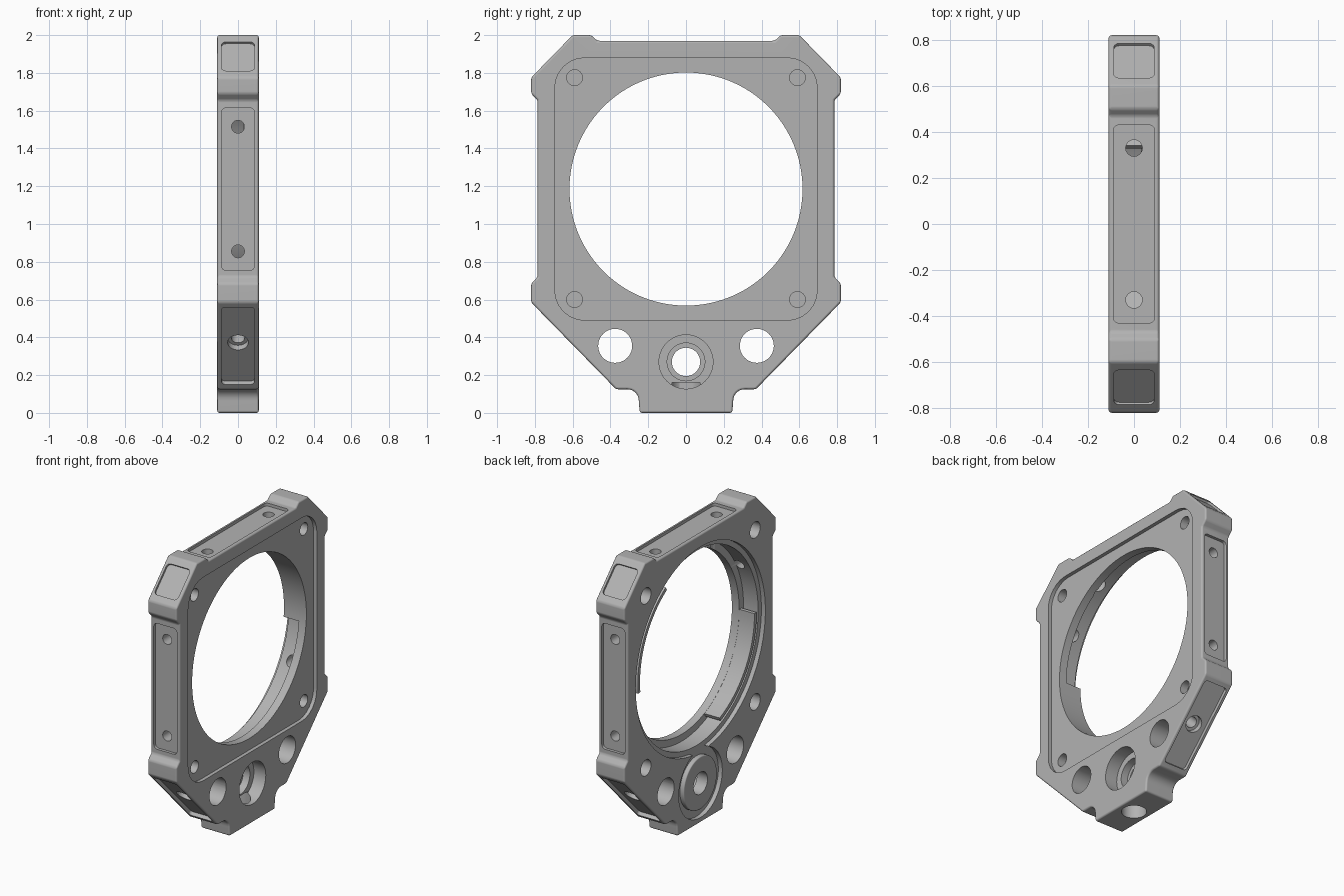
import bpy
import bmesh
from math import sin, cos, pi, radians
from mathutils import Vector

if "Cube" in bpy.data.objects:
    bpy.data.objects.remove(bpy.data.objects["Cube"])

metal = bpy.data.materials.new("satin grey metal")
GREY = (0.45, 0.45, 0.45, 1)
metal.diffuse_color = GREY
metal.use_nodes = True
metal.node_tree.nodes["Principled BSDF"].inputs["Base Color"].default_value = GREY

X, Y, Z = Vector((1, 0, 0)), Vector((0, 1, 0)), Vector((0, 0, 1))
HALF = 0.11      # half the plate thickness
BORE_Z = 1.185   # height of the main bore
BUTTON_Z = 0.27


def arc(r, a0, a1, n, cx=0, cy=0):
    return [(cx + r * cos(a0 + (a1 - a0) * i / n), cy + r * sin(a0 + (a1 - a0) * i / n))
            for i in range(n + 1)]


def circle(r, n=40):
    return arc(r, 0, 2 * pi, n)[:-1]


def rounded_rect(w, h, r, n=6):
    pts = []
    for k, (sx, sy) in enumerate(((1, 1), (-1, 1), (-1, -1), (1, -1))):
        pts += arc(r, k * pi / 2, (k + 1) * pi / 2, n, sx * (w / 2 - r), sy * (h / 2 - r))
    return pts


def solid(name, pts, origin, u, v, n, d0, d1):
    """Extrude a flat profile along n between two distances."""
    bm = bmesh.new()
    base = Vector(origin)
    rings = [[bm.verts.new(base + u * a + v * b + n * d) for a, b in pts] for d in (d0, d1)]
    bm.faces.new(rings[0])
    bm.faces.new(rings[1])
    for i in range(len(pts)):
        j = (i + 1) % len(pts)
        bm.faces.new((rings[0][i], rings[0][j], rings[1][j], rings[1][i]))
    bmesh.ops.recalc_face_normals(bm, faces=bm.faces)
    mesh = bpy.data.meshes.new(name)
    bm.to_mesh(mesh)
    bm.free()
    mesh.materials.append(metal)
    ob = bpy.data.objects.new(name, mesh)
    bpy.context.collection.objects.link(ob)
    return ob


def activate(ob):
    bpy.ops.object.select_all(action='DESELECT')
    ob.select_set(True)
    bpy.context.view_layer.objects.active = ob


def bevel(ob, width):
    activate(ob)
    m = ob.modifiers.new("edge", 'BEVEL')
    m.width, m.segments, m.angle_limit = width, 3, radians(30)
    bpy.ops.object.modifier_apply(modifier=m.name)


def finish(ob):
    activate(ob)
    bpy.ops.object.shade_smooth_by_angle(angle=radians(35))
    m = ob.modifiers.new("normals", 'WEIGHTED_NORMAL')
    m.keep_sharp = True


def cut(pts, origin, u, v, n, d0, d1):
    cutter = solid("cutter", pts, origin, u, v, n, d0, d1)
    cutter.hide_render = True
    activate(frame)
    m = frame.modifiers.new("cut", 'BOOLEAN')
    m.operation, m.solver, m.object = 'DIFFERENCE', 'EXACT', cutter
    bpy.ops.object.modifier_apply(modifier=m.name)
    bpy.data.objects.remove(cutter)


def cut_x(pts, y, z, x0, x1):
    cut(pts, (0, y, z), Y, Z, X, x0, x1)


# Frame outline: right half, mirrored to the left
half = [(0.245, 0)] + arc(0.06, pi, pi / 2, 6, 0.31, 0.065)
half += [(0.37, 0.125), (0.82, 0.585), (0.82, 0.685), (0.785, 0.72), (0.785, 1.655),
         (0.82, 1.69), (0.82, 1.775), (0.6, 2.0), (0.5, 2.0), (0.47, 1.97)]
outline = half + [(-y, z) for y, z in reversed(half)]
frame = solid("frame", outline, (0, 0, 0), Y, Z, X, -HALF, HALF)
bevel(frame, 0.012)

# Square recess on one face, bore and stepped mount pocket on the other
cut_x(rounded_rect(1.39, 1.39, 0.16), 0, BORE_Z, HALF - 0.025, 0.3)
cut_x(circle(0.617, 96), 0, BORE_Z, -0.3, 0.3)
cut_x(circle(0.70, 96), 0, BORE_Z, -0.3, -HALF + 0.03)
cut_x(circle(0.665, 96), 0, BORE_Z, -0.3, 0.03)

# Button seat and stepped centre hole
cut_x(circle(0.235, 64), 0, BUTTON_Z, -0.3, -HALF + 0.03)
cut_x(circle(0.143), 0, BUTTON_Z, 0.02, 0.3)
cut_x(circle(0.1), 0, BUTTON_Z, -0.03, 0.3)
cut_x(circle(0.075), 0, BUTTON_Z, -0.3, 0.3)

for s in (-1, 1):
    # Rod holes and corner screw holes
    cut_x(circle(0.09), s * 0.375, 0.355, -0.3, 0.3)
    for z in (0.6, 1.775):
        cut_x(circle(0.042, 24), s * 0.59, z, 0.03, 0.3)
        cut_x(circle(0.055, 24), s * 0.59, z, -0.3, -0.04)

    # Side panel with two screw holes
    out = Y * s
    cut(rounded_rect(0.175, 0.86, 0.025), (0, s * 0.785, 1.185), X, Z, out, -0.02, 0.1)
    for z in (0.855, 1.515):
        cut(circle(0.034, 24), (0, s * 0.785, z), X, Z, out, -0.25, 0.1)

    # Upper corner panel
    out = Vector((0, s, 0.98)).normalized()
    along = out.cross(X)
    cut(rounded_rect(0.175, 0.215, 0.025), (0, s * 0.71, 1.888), X, along, out, -0.015, 0.1)

    # Lower diagonal panel with a stepped screw hole
    out = Vector((0, s, -0.98)).normalized()
    along = out.cross(X)
    spot = (0, s * 0.595, 0.355)
    cut(rounded_rect(0.175, 0.57, 0.02), spot, X, along, out, -0.025, 0.1)
    cut(circle(0.055, 24), spot, X, along, out, -0.06, 0.1)
    cut(circle(0.036, 24), spot, X, along, out, -0.18, 0.1)

# Top panel with two screw holes, and the mounting hole underneath
cut(rounded_rect(0.18, 0.86, 0.025), (0, 0, 1.97), X, Y, Z, -0.02, 0.1)
for y in (-0.33, 0.33):
    cut(circle(0.036, 24), (0, y, 1.97), X, Y, Z, -0.3, 0.1)
cut(circle(0.078), (0, 0, 0), X, Y, Z, -0.1, 0.16)
finish(frame)

# Two curved mount tabs standing in the pocket
for name, a0, a1 in (("left_mount_tab", -6, 58), ("right_mount_tab", 180, 247)):
    a0, a1 = radians(a0), radians(a1)
    pts = arc(0.618, a0, a1, 24) + arc(0.642, a1, a0, 24)
    finish(solid(name, pts, (0, 0, BORE_Z), Y, Z, X, -0.085, 0.04))

# Round button ring around the centre hole
button = solid("button_ring", circle(0.18, 64), (0, 0, BUTTON_Z), Y, Z, X, -HALF, -0.07)
bevel(button, 0.008)
frame_done, frame = frame, button
cut_x(circle(0.075), 0, BUTTON_Z, -0.3, 0.3)
frame = frame_done
finish(button)
